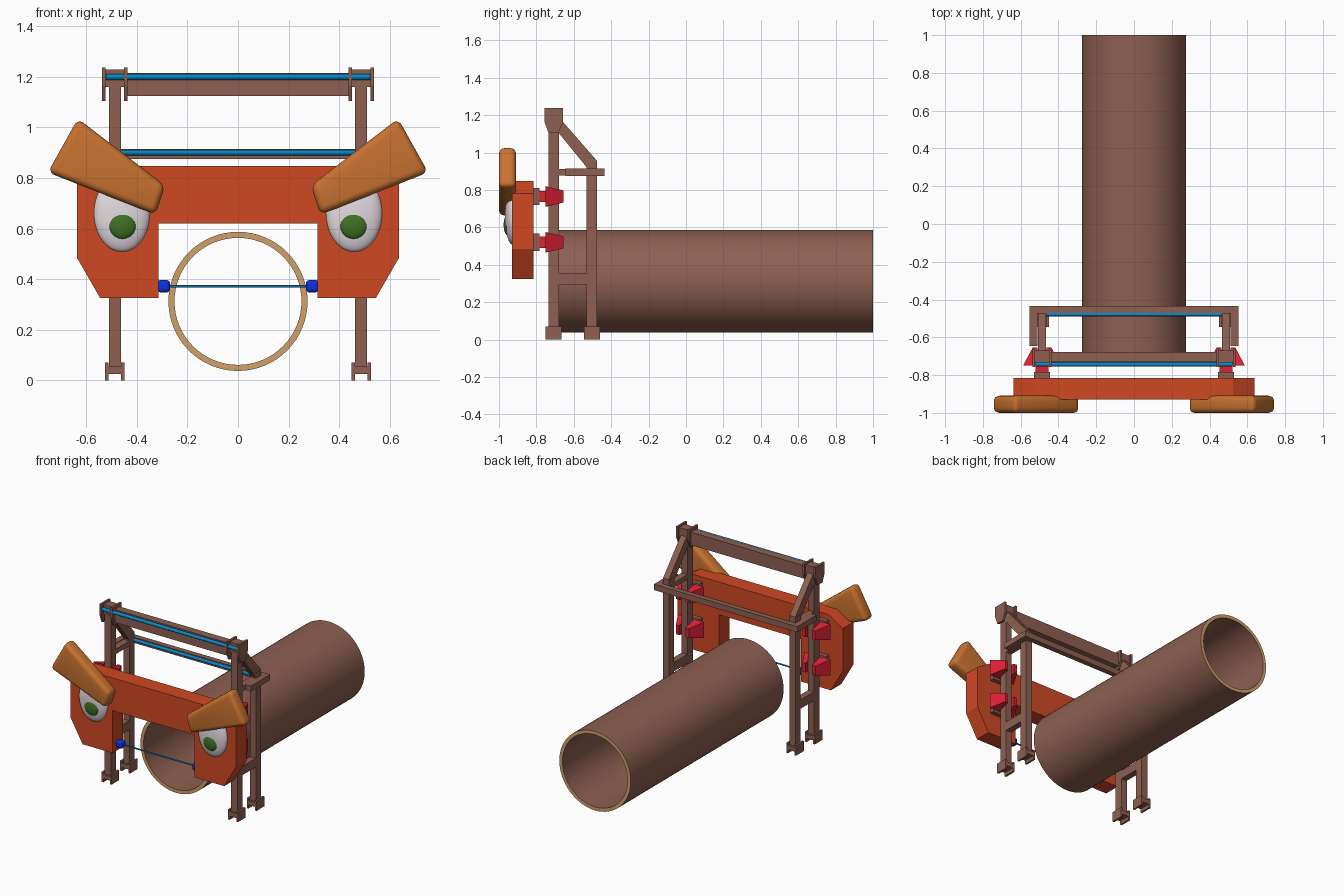
import bpy, bmesh, math
from mathutils import Vector

if "Cube" in bpy.data.objects:
    bpy.data.objects.remove(bpy.data.objects["Cube"])


def material(name, r, g, b):
    m = bpy.data.materials.new(name)
    lin = [((c / 255 + 0.055) / 1.055) ** 2.4 for c in (r, g, b)]
    m.diffuse_color = (*lin, 1)
    m.use_nodes = True
    m.node_tree.nodes["Principled BSDF"].inputs["Base Color"].default_value = m.diffuse_color
    return m


BROWN = material("brown", 142, 96, 81)
TAN = material("tan", 208, 160, 108)
ORANGE = material("orange red", 208, 72, 36)
WOOD = material("warm wood", 200, 114, 48)
RED = material("red", 220, 32, 52)
CYAN = material("rod blue", 8, 136, 198)
BLUE = material("knob blue", 12, 48, 225)
GREEN = material("green", 62, 112, 36)
WHITE = material("eye white", 228, 219, 225)


def finish(name, bm, mat, smooth=False):
    bmesh.ops.recalc_face_normals(bm, faces=bm.faces)
    me = bpy.data.meshes.new(name)
    bm.to_mesh(me)
    bm.free()
    me.materials.append(mat)
    ob = bpy.data.objects.new(name, me)
    bpy.context.collection.objects.link(ob)
    if smooth:
        bpy.ops.object.select_all(action='DESELECT')
        ob.select_set(True)
        bpy.context.view_layer.objects.active = ob
        bpy.ops.object.shade_smooth_by_angle(angle=math.radians(40))
    return ob


def hull(name, pts, mat):
    bm = bmesh.new()
    bmesh.ops.convex_hull(bm, input=[bm.verts.new(p) for p in pts])
    return finish(name, bm, mat)


def box(name, x, y, z, mat=BROWN):
    return hull(name, [(a, b, c) for a in x for b in y for c in z], mat)


def prism(name, pts, lo, hi, axis, mat, bevel=0):
    """Extrude a 2D outline along 'x' (points are y, z) or 'y' (points are x, z)."""
    bm = bmesh.new()
    put = (lambda p, t: (t, p[0], p[1])) if axis == 'x' else (lambda p, t: (p[0], t, p[1]))
    a = [bm.verts.new(put(p, lo)) for p in pts]
    b = [bm.verts.new(put(p, hi)) for p in pts]
    bm.faces.new(a)
    bm.faces.new(b)
    for i in range(len(pts)):
        j = (i + 1) % len(pts)
        bm.faces.new((a[i], a[j], b[j], b[i]))
    if bevel:
        bmesh.ops.bevel(bm, geom=bm.edges[:], offset=bevel, segments=5, profile=0.5, affect='EDGES')
    return finish(name, bm, mat, bool(bevel))


def ellipsoid(name, center, radii, mat):
    bm = bmesh.new()
    bmesh.ops.create_uvsphere(bm, u_segments=32, v_segments=20, radius=1)
    for v in bm.verts:
        v.co = Vector([c + r * k for c, r, k in zip(center, radii, v.co)])
    return finish(name, bm, mat, True)


def rod(name, x0, x1, y, z, r, mat):
    pts = [(y + r * math.cos(t * math.pi / 8), z + r * math.sin(t * math.pi / 8)) for t in range(16)]
    return prism(name, pts, x0, x1, 'x', mat)


# Large hollow tube with tan end rims
bm = bmesh.new()
N, ZC, RO, RI, Y0, Y1 = 64, 0.312, 0.275, 0.251, -0.68, 1.0
rings = [[bm.verts.new((r * math.cos(i * math.tau / N), y, ZC + r * math.sin(i * math.tau / N)))
          for i in range(N)] for r, y in ((RO, Y0), (RO, Y1), (RI, Y1), (RI, Y0))]
for k in range(4):
    for i in range(N):
        j = (i + 1) % N
        f = bm.faces.new((rings[k][i], rings[k][j], rings[(k + 1) % 4][j], rings[(k + 1) % 4][i]))
        f.material_index = k % 2
tube = finish("tube", bm, BROWN, True)
tube.data.materials.append(TAN)

# Arch panel
half = [(0.315, 0.62), (0.315, 0.325), (0.545, 0.325), (0.637, 0.485), (0.637, 0.78), (0.525, 0.848)]
prism("arch_panel", half + [(-x, z) for x, z in reversed(half)], -0.93, -0.815, 'y', ORANGE)

# Cross beams and blue rods
box("top_beam", (-0.45, 0.45), (-0.73, -0.677), (1.125, 1.215))
box("rear_beam", (-0.552, 0.552), (-0.472, -0.435), (0.875, 0.915))
rod("top_rod", -0.522, 0.522, -0.743, 1.2, 0.012, CYAN)
rod("rear_rod", -0.465, 0.465, -0.478, 0.9, 0.011, CYAN)
rod("front_cable", -0.28, 0.28, -0.87, 0.372, 0.005, CYAN)

for s, side in ((-1, "left"), (1, "right")):
    cx = 0.487 * s

    def span(a, b):
        return (cx + s * a, cx + s * b)

    # Posts and H-shaped feet
    for label, y, top in (("front", -0.708, 1.17), ("rear", -0.503, 0.95)):
        box(f"{side}_{label}_post", span(-0.024, 0.024), (y - 0.028, y + 0.028), (0.03, top))
        fy = (y - 0.042, y + 0.042)
        box(f"{side}_{label}_foot_web", span(-0.03, 0.03), fy, (0.025, 0.055))
        for k in (-1, 1):
            box(f"{side}_{label}_foot_plate", span(k * 0.025, k * 0.038), fy, (0, 0.07))

    # Ties and diagonal brace between front and rear posts
    box(f"{side}_lower_tie", span(-0.022, 0.022), (-0.69, -0.52), (0.295, 0.357))
    box(f"{side}_upper_tie", span(-0.022, 0.022), (-0.69, -0.46), (0.878, 0.912))
    box(f"{side}_outer_arm", span(0.025, 0.065), (-0.645, -0.435), (0.875, 0.915))
    prism(f"{side}_brace", [(-0.685, 1.195), (-0.475, 0.955), (-0.475, 0.93), (-0.53, 0.92), (-0.685, 1.11)],
          *span(-0.022, 0.022), 'x', BROWN)

    # Top bracket with two tapered cheek plates
    cheek = [(-0.757, 1.237), (-0.657, 1.237), (-0.657, 1.165), (-0.682, 1.105), (-0.735, 1.105), (-0.757, 1.165)]
    for k in (-1, 1):
        prism(f"{side}_bracket_cheek", cheek, *span(k * 0.036, k * 0.05), 'x', BROWN)
    box(f"{side}_bracket_web", span(-0.04, 0.04), (-0.733, -0.67), (1.16, 1.228))

    # Clamps holding the panel to the front post
    for z in (0.765, 0.52):
        box(f"{side}_clamp_pad", span(-0.042, 0.042), (-0.82, -0.783), (z - 0.046, z + 0.046))
        box(f"{side}_clamp_neck", span(-0.035, 0.035), (-0.785, -0.735), (z - 0.03, z + 0.03), RED)
        for k in (-1, 1):
            hull(f"{side}_clamp_jaw",
                 [(cx + k * dx, y, z + e * h) for e in (-1, 1)
                  for y, h, xs in ((-0.75, 0.055, (0.025, 0.1)), (-0.655, 0.032, (0.025, 0.05)))
                  for dx in xs], RED)

    # Eyes, irises and slanted brows
    ellipsoid(f"{side}_eye", (0.459 * s, -0.928, 0.66), (0.111, 0.04, 0.152), WHITE)
    ellipsoid(f"{side}_iris", (0.457 * s, -0.955, 0.613), (0.054, 0.02, 0.054), GREEN)
    brow = [(-0.633, 1.035), (-0.752, 0.822), (-0.326, 0.655), (-0.288, 0.77)]
    prism(f"{side}_brow", [(-s * x, z) for x, z in brow], -1.0, -0.909, 'y', WOOD, 0.028)

    # Cable knobs
    knob = box(f"{side}_knob", (s * 0.268, s * 0.32), (-0.895, -0.845), (0.347, 0.397), BLUE)
    b = knob.modifiers.new("round", 'BEVEL')
    b.width, b.segments = 0.015, 3
